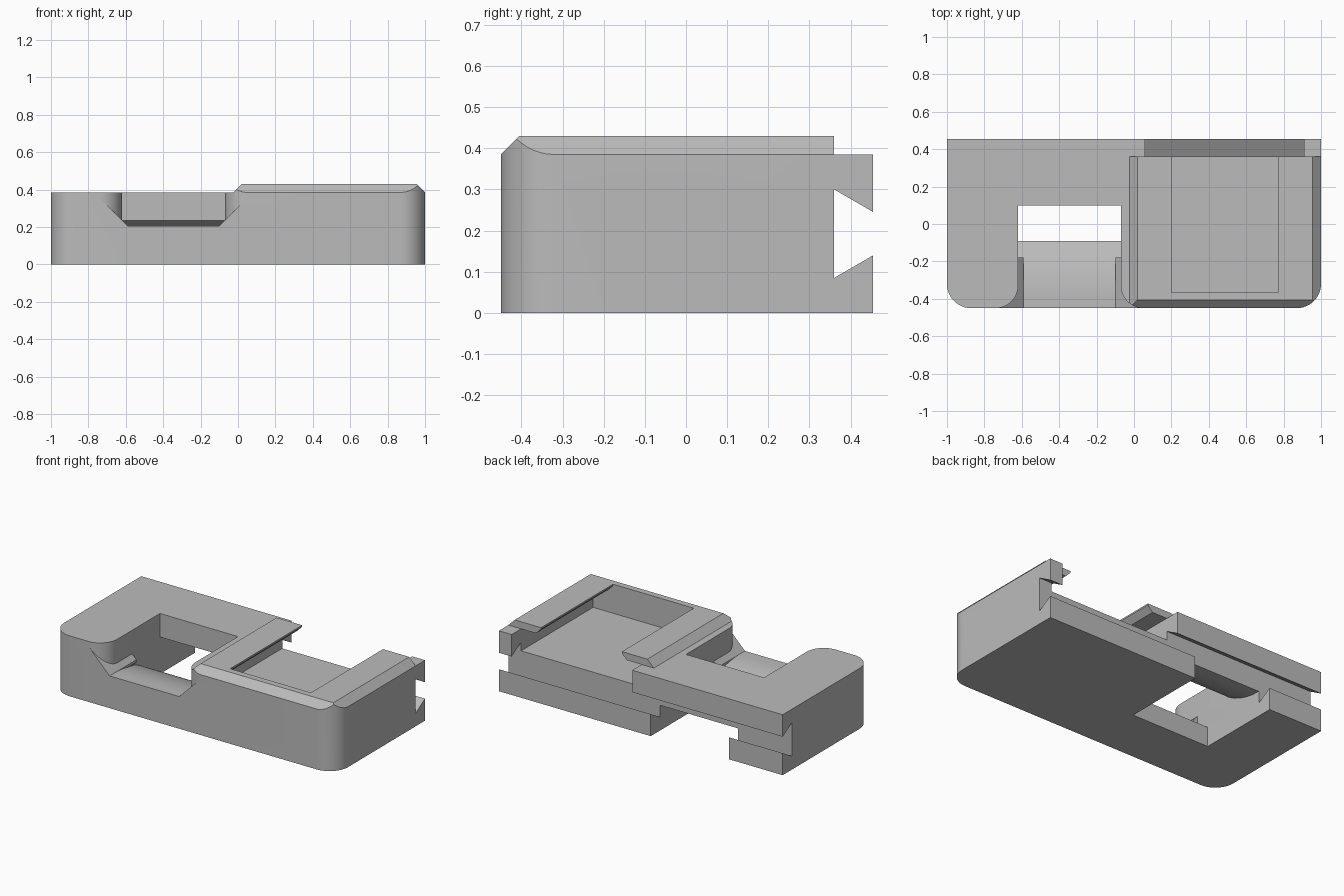
import bpy, bmesh, math
from mathutils import Vector

if "Cube" in bpy.data.objects:
    bpy.data.objects.remove(bpy.data.objects["Cube"], do_unlink=True)

grey = bpy.data.materials.new("plain grey")
grey.use_nodes = True
grey.diffuse_color = (0.5, 0.5, 0.5, 1)
grey.node_tree.nodes["Principled BSDF"].inputs["Base Color"].default_value = (0.5, 0.5, 0.5, 1)


def prism(name, profile, axis, lo, hi):
    """Extrude a 2D profile along an axis; the profile uses the other two axes in order."""
    def place(p, d):
        v = list(p)
        v.insert("xyz".index(axis), d)
        return Vector(v)
    bm = bmesh.new()
    face = bm.faces.new([bm.verts.new(place(p, lo)) for p in profile])
    ext = bmesh.ops.extrude_face_region(bm, geom=[face])
    shift = place((0, 0), hi - lo)
    bmesh.ops.translate(bm, vec=shift, verts=[v for v in ext["geom"] if isinstance(v, bmesh.types.BMVert)])
    bmesh.ops.recalc_face_normals(bm, faces=bm.faces)
    mesh = bpy.data.meshes.new(name)
    bm.to_mesh(mesh)
    bm.free()
    mesh.materials.append(grey)
    ob = bpy.data.objects.new(name, mesh)
    bpy.context.collection.objects.link(ob)
    return ob


def combine(target, tool, operation):
    """Apply a boolean and discard the tool."""
    mod = target.modifiers.new("cut", "BOOLEAN")
    mod.operation, mod.solver, mod.object = operation, "EXACT", tool
    bpy.context.view_layer.objects.active = target
    bpy.ops.object.modifier_apply(modifier=mod.name)
    bpy.data.objects.remove(tool, do_unlink=True)


def arc(cx, cy, r, start, end, n=12):
    angles = [math.radians(start + (end - start) * i / n) for i in range(n + 1)]
    return [(cx + r * math.cos(a), cy + r * math.sin(a)) for a in angles]


FRONT, BACK, SHELF, TOP = -0.45, 0.455, 0.385, 0.43
SLOT_L, SLOT_R = -0.62, -0.07
R = 0.13

# Main block with a dovetail groove along the back
body = prism("body", [(FRONT, 0), (BACK, 0), (BACK, 0.14), (0.36, 0.085), (0.36, 0.30),
                      (BACK, 0.245), (BACK, SHELF), (FRONT, SHELF)], "x", -1, 1)

# Raised pad with sloping sides and front
pad = prism("pad", [(-0.025, 0.32), (1, 0.32), (1, SHELF), (0.955, TOP), (0.02, TOP), (-0.025, SHELF)],
            "y", FRONT, 0.36)
combine(pad, prism("pad_front_bevel", [(FRONT, 0.3), (0.4, 0.3), (0.4, 0.5), (-0.405, 0.5),
                                       (-0.405, TOP), (FRONT, SHELF)], "x", -0.2, 1.2), "INTERSECT")
combine(body, pad, "UNION")

# Rounded front corners
outline = (arc(-1 + R, FRONT + R, R, 180, 270) + arc(1 - R, FRONT + R, R, 270, 360)
           + [(1, 0.6), (-1, 0.6)])
combine(body, prism("outline", outline, "z", -0.1, 0.6), "INTERSECT")

# Strap passage: over the curved ramp, under the bridge, out at the back
ramp = []
for i in range(13):
    y = -0.09 - 0.31 * i / 12
    ramp.append((y, 0.205 - 0.08 * ((y + 0.4) / 0.31) ** 2))
passage = [(-0.09, -0.1)] + ramp + [(-0.6, 0.205), (-0.6, 0.6), (0.10, 0.6), (0.10, 0.235),
           (0.15, 0.208), (0.2, 0.188), (0.25, 0.173), (0.3, 0.164), (0.36, 0.16),
           (0.6, 0.16), (0.6, -0.1)]
combine(body, prism("passage", passage, "x", SLOT_L, SLOT_R), "DIFFERENCE")

# Flared mouth of the passage, bounded below by sloping sides
r = 0.12
mouth = (arc(SLOT_L - r, FRONT + r, r, 270, 360) + arc(SLOT_R + r, FRONT + r, r, 180, 270)
         + [(SLOT_R + r, -0.6), (SLOT_L - r, -0.6)])
flare = prism("flare", mouth, "z", 0.1, 0.7)
combine(flare, prism("flare_limit", [(-0.59, 0.205), (-0.10, 0.205), (0.30, 0.605), (-0.99, 0.605)],
                     "y", -0.7, 0), "INTERSECT")
combine(body, flare, "DIFFERENCE")

# Pocket with overhanging rails, open at the back
half = [(0.425, 0.245), (0.425, SHELF), (0.32, SHELF), (0.285, 0.42), (0.285, 0.6)]
mid = 0.485
pocket = [(mid + x, z) for x, z in half] + [(mid - x, z) for x, z in reversed(half)]
combine(body, prism("pocket", pocket, "y", -0.365, 0.6), "DIFFERENCE")
combine(body, prism("pocket_exit", [(0.06, 0.36), (0.91, 0.36), (0.91, 0.6), (0.06, 0.6)],
                    "z", 0.2, 0.6), "DIFFERENCE")

# Small sloping strips along both sides of the ramp
for side, edge, inward in (("left", SLOT_R, -1), ("right", SLOT_L, 1)):
    prism(side + "_ramp_strip", [(edge, 0.235), (edge + inward * 0.03, 0.205),
                                 (edge + inward * 0.03, 0.19), (edge, 0.15)], "y", FRONT, -0.18)

# Smooth curves, sharp edges
bpy.ops.object.select_all(action="DESELECT")
body.select_set(True)
bpy.context.view_layer.objects.active = body
bpy.ops.object.shade_smooth_by_angle(angle=math.radians(25))
